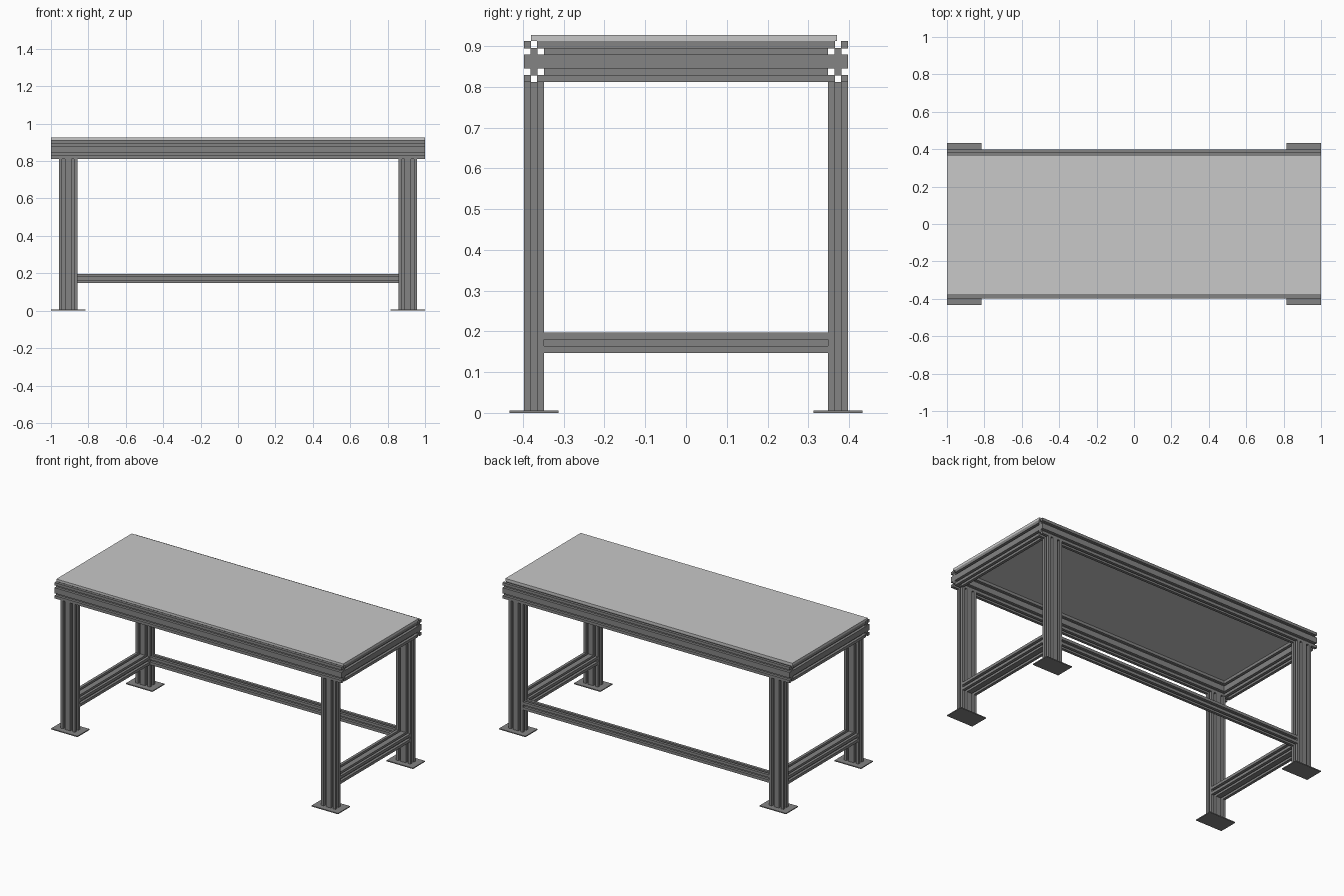
import bpy, bmesh
from mathutils import Matrix, Vector

cube = bpy.data.objects.get("Cube")
if cube:
    bpy.data.objects.remove(cube, do_unlink=True)


def material(name, grey):
    m = bpy.data.materials.new(name)
    m.use_nodes = True
    colour = (grey, grey, grey, 1)
    m.diffuse_color = colour
    m.node_tree.nodes["Principled BSDF"].inputs["Base Color"].default_value = colour
    return m


FRAME = material("frame grey", 0.23)
TOP = material("light grey", 0.58)

CELL = 0.05      # width of one slotted cell
SLOT = 0.0075    # half the slot opening
DEPTH = 0.0165   # slot depth
AXES = {"x": Vector((1, 0, 0)), "y": Vector((0, 1, 0)), "z": Vector((0, 0, 1))}


def finish(name, bm, mat):
    bmesh.ops.recalc_face_normals(bm, faces=bm.faces)
    mesh = bpy.data.meshes.new(name)
    bm.to_mesh(mesh)
    bm.free()
    mesh.materials.append(mat)
    obj = bpy.data.objects.new(name, mesh)
    bpy.context.collection.objects.link(obj)
    return obj


def box(name, low, high, mat):
    low, high = Vector(low), Vector(high)
    bm = bmesh.new()
    size = Matrix.Diagonal((*(high - low), 1))
    bmesh.ops.create_cube(bm, size=1, matrix=Matrix.Translation((low + high) / 2) @ size)
    return finish(name, bm, mat)


def outline(cells):
    """Cross-section, cells wide and one cell thick, one slot per cell on each side."""
    a, b = cells * CELL / 2, CELL / 2
    corners = [Vector(c) for c in ((-a, -b), (a, -b), (a, b), (-a, b))]
    points = []
    for i, start in enumerate(corners):
        edge = corners[(i + 1) % 4] - start
        along = edge.normalized()
        inward = Vector((-along.y, along.x))
        points.append(start)
        for k in range(round(edge.length / CELL)):
            mid = start + along * CELL * (k + 0.5)
            for s, d in ((-1, 0), (-1, 1), (1, 1), (1, 0)):
                points.append(mid + along * s * SLOT + inward * d * DEPTH)
    return points


def extrusion(name, cells, wide, run, centre, length):
    """Slotted bar centred on a point; wide and run name the axes it lies along."""
    w, r = AXES[wide], AXES[run]
    t = r.cross(w)
    centre = Vector(centre)
    bm = bmesh.new()
    verts = [bm.verts.new(centre + w * p.x + t * p.y - r * length / 2)
             for p in outline(cells)]
    face = bm.faces.new(verts)
    new = bmesh.ops.extrude_face_region(bm, geom=[face])["geom"]
    bmesh.ops.translate(bm, vec=r * length,
                        verts=[v for v in new if isinstance(v, bmesh.types.BMVert)])
    return finish(name, bm, FRAME)


LEG_X, SIDE_Y = 0.908, 0.373
BEAM_Z, LOW_Z = 0.862, 0.172
LEG_LOW, LEG_HIGH = 0.006, 0.812
SPAN_Y = 2 * SIDE_Y - CELL

# Long beams, legs and foot plates
for sy, depth_name in ((-1, "front"), (1, "back")):
    y = sy * SIDE_Y
    extrusion(depth_name + "_beam", 2, "z", "x", (0, y, BEAM_Z), 2)
    for sx, side_name in ((-1, "right"), (1, "left")):
        label = depth_name + "_" + side_name
        extrusion(label + "_leg", 2, "x", "z",
                  (sx * LEG_X, y, (LEG_LOW + LEG_HIGH) / 2), LEG_HIGH - LEG_LOW)
        box(label + "_foot_plate",
            (sx * LEG_X - 0.092, y - 0.06, 0), (sx * LEG_X + 0.092, y + 0.06, LEG_LOW), FRAME)

# End beams and low side rails
for sx, side_name in ((-1, "right"), (1, "left")):
    extrusion(side_name + "_end_beam", 2, "z", "y", (sx * 0.975, 0, BEAM_Z), SPAN_Y)
    extrusion(side_name + "_low_rail", 2, "x", "y", (sx * LEG_X, 0, LOW_Z), SPAN_Y)

# Low rail between the back legs
extrusion("back_low_rail", 1, "z", "x", (0, SIDE_Y, LOW_Z), 2 * (LEG_X - CELL))

# Worktop
box("worktop", (-1, -0.38, 0.912), (1, 0.37, 0.927), TOP)
